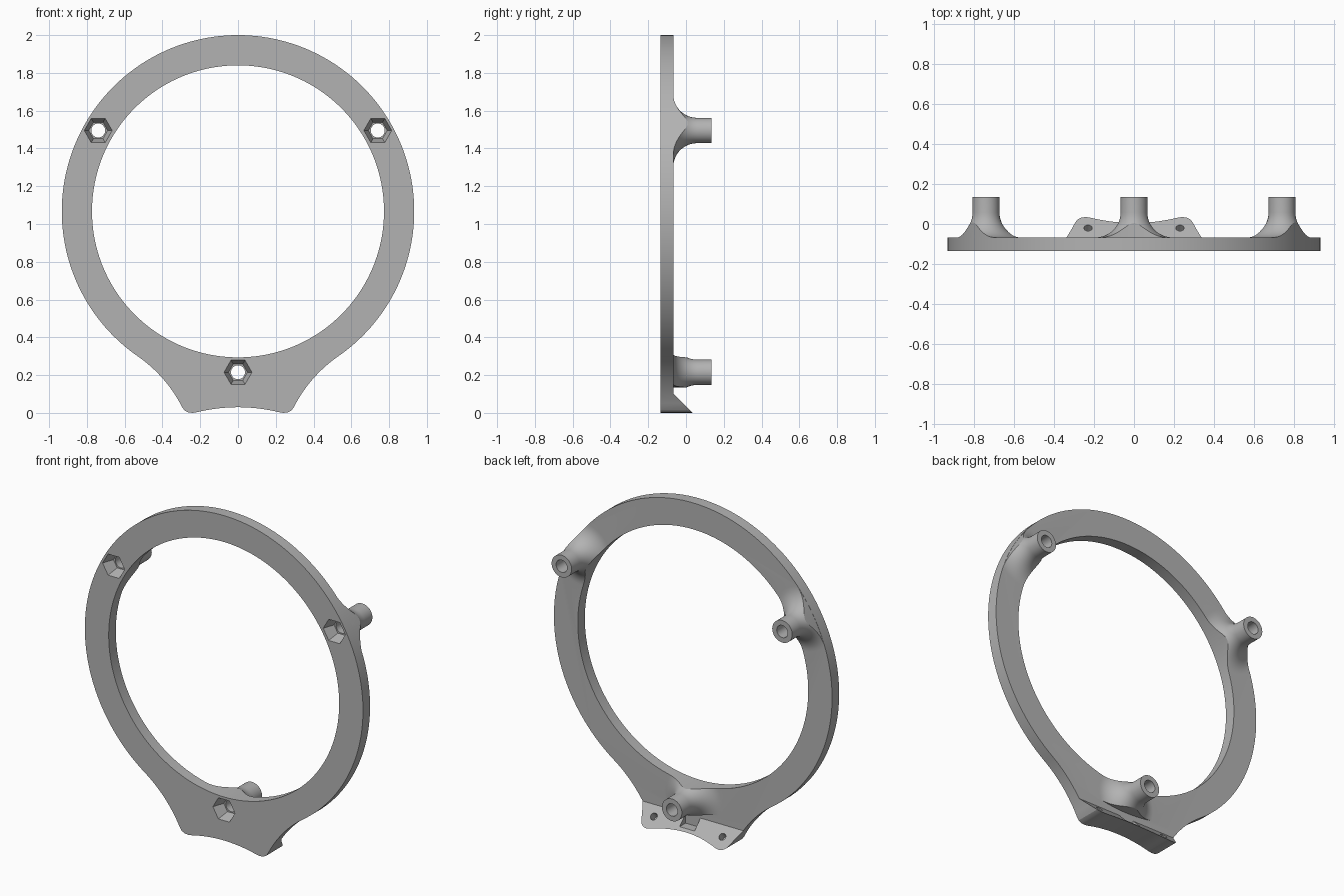
import bpy, bmesh, math
from mathutils import Matrix, Vector

cube = bpy.data.objects.get("Cube")
if cube:
    bpy.data.objects.remove(cube, do_unlink=True)

RING_Z, OUTER, INNER = 1.067, 0.933, 0.773
FRONT, BACK, POST_END = -0.135, -0.067, 0.135
POSTS = [(0.74, 1.495), (-0.74, 1.495), (0, 0.215)]

grey = bpy.data.materials.new("plain grey")
grey.use_nodes = True
grey.diffuse_color = (0.45, 0.45, 0.45, 1)
grey.node_tree.nodes["Principled BSDF"].inputs["Base Color"].default_value = grey.diffuse_color


def make_object(name, bm):
    bmesh.ops.recalc_face_normals(bm, faces=bm.faces)
    mesh = bpy.data.meshes.new(name)
    bm.to_mesh(mesh)
    bm.free()
    mesh.materials.append(grey)
    obj = bpy.data.objects.new(name, mesh)
    bpy.context.collection.objects.link(obj)
    return obj


def add_prism(bm, points, offset):
    """Extrude a loop of 3D points along the offset."""
    face = bm.faces.new([bm.verts.new(p) for p in points])
    grown = bmesh.ops.extrude_face_region(bm, geom=[face], use_keep_orig=True)
    moved = [g for g in grown["geom"] if isinstance(g, bmesh.types.BMVert)]
    bmesh.ops.translate(bm, verts=moved, vec=offset)


def add_lathe(bm, profile, x, z, sides):
    """Closed solid turned about a line along y; profile holds (radius, y)."""
    rings = []
    for r, y in profile:
        angles = [math.tau * i / sides for i in range(sides)]
        rings.append([bm.verts.new((x + r * math.cos(a), y, z + r * math.sin(a))) for a in angles])
    for low, high in zip(rings, rings[1:]):
        for i in range(sides):
            j = (i + 1) % sides
            bm.faces.new((low[i], low[j], high[j], high[i]))
    bm.faces.new(rings[0])
    bm.faces.new(rings[-1])


def combine(target, bm_or_obj, operation, name="cutter"):
    """Apply a boolean and drop the tool object."""
    tool = bm_or_obj if isinstance(bm_or_obj, bpy.types.Object) else make_object(name, bm_or_obj)
    tool.hide_render = True
    mod = target.modifiers.new(operation, 'BOOLEAN')
    mod.operation, mod.object, mod.solver = operation, tool, 'EXACT'
    bpy.context.view_layer.objects.active = target
    bpy.ops.object.modifier_apply(modifier=mod.name)
    bpy.data.objects.remove(tool, do_unlink=True)


# Half outline: ring, concave neck, rounded toe, arched underside
half = []
neck_angle = math.radians(-55.3)
for i in range(73):
    a = math.pi / 2 + (neck_angle - math.pi / 2) * i / 72
    half.append((OUTER * math.cos(a), RING_Z + OUTER * math.sin(a)))
neck_r = 0.73
cx = (OUTER + neck_r) * math.cos(neck_angle)
cz = RING_Z + (OUTER + neck_r) * math.sin(neck_angle)
for i in range(1, 17):
    a = math.radians(124.7 + 28.3 * i / 16)
    half.append((cx + neck_r * math.cos(a), cz + neck_r * math.sin(a)))
half += [(0.283, 0.013), (0.264, 0.003), (0.24, 0.0)]
for i in range(11):
    x = 0.215 * (1 - i / 10)
    half.append((x, 0.03 - 0.026 * (x / 0.215) ** 2))
outline = half + [(-x, z) for x, z in half[-2:0:-1]]

# Ring body with wedge foot
bm = bmesh.new()
add_prism(bm, [(x, FRONT, z) for x, z in outline], Vector((0, 0.2, 0)))
frame = make_object("mounting_ring", bm)
bm = bmesh.new()
slope = [(BACK, 0.102), (BACK, 2.5), (1, 2.5), (1, -0.965)]
add_prism(bm, [(-1.5, y, z) for y, z in slope], Vector((3, 0, 0)))
combine(frame, bm, 'DIFFERENCE')

# Notch in the middle of the foot
bm = bmesh.new()
notch = [(-0.05, 0.045), (0.05, 0.045), (0.05, 0.12), (-0.05, 0.12)]
add_prism(bm, [(x, BACK, z) for x, z in notch], Vector((0, 0.2, 0)))
combine(frame, bm, 'DIFFERENCE')

# Flared posts, trimmed to the ring's rim
fillet = 0.125
profile = [(0.067 + fillet, BACK - 0.03)]
for i in range(13):
    a = math.pi / 2 * i / 12
    profile.append((0.067 + fillet * (1 - math.sin(a)), BACK + fillet * (1 - math.cos(a))))
profile.append((0.067, POST_END))
bm = bmesh.new()
for x, z in POSTS:
    add_lathe(bm, profile, x, z, 48)
posts = make_object("posts", bm)
bm = bmesh.new()
add_lathe(bm, [(OUTER - 0.001, -0.5), (OUTER - 0.001, 0.5)], 0, RING_Z, 160)
combine(posts, bm, 'INTERSECT')
combine(frame, posts, 'UNION')

# Large opening
bm = bmesh.new()
add_lathe(bm, [(INNER, -0.5), (INNER, 0.5)], 0, RING_Z, 160)
combine(frame, bm, 'DIFFERENCE')

# Bolt bores and tapered hexagonal nut pockets
bm = bmesh.new()
for x, z in POSTS:
    add_lathe(bm, [(0.037, -0.5), (0.037, 0.5)], x, z, 32)
combine(frame, bm, 'DIFFERENCE')
bm = bmesh.new()
for x, z in POSTS:
    add_lathe(bm, [(0.075, FRONT - 0.01), (0.074, FRONT), (0.05, FRONT + 0.07)], x, z, 6)
combine(frame, bm, 'DIFFERENCE')

# Blind screw holes square to the sloped foot
bm = bmesh.new()
for x in (-0.23, 0.23):
    place = Matrix.Translation((x, -0.02, 0.055)) @ Matrix.Rotation(math.radians(-45), 4, 'X')
    bmesh.ops.create_cone(bm, cap_ends=True, segments=20, radius1=0.021, radius2=0.021,
                          depth=0.1, matrix=place)
combine(frame, bm, 'DIFFERENCE')

# Smooth shading with crisp edges
bpy.ops.object.select_all(action='DESELECT')
frame.select_set(True)
bpy.context.view_layer.objects.active = frame
bpy.ops.object.shade_smooth_by_angle(angle=math.radians(25))
